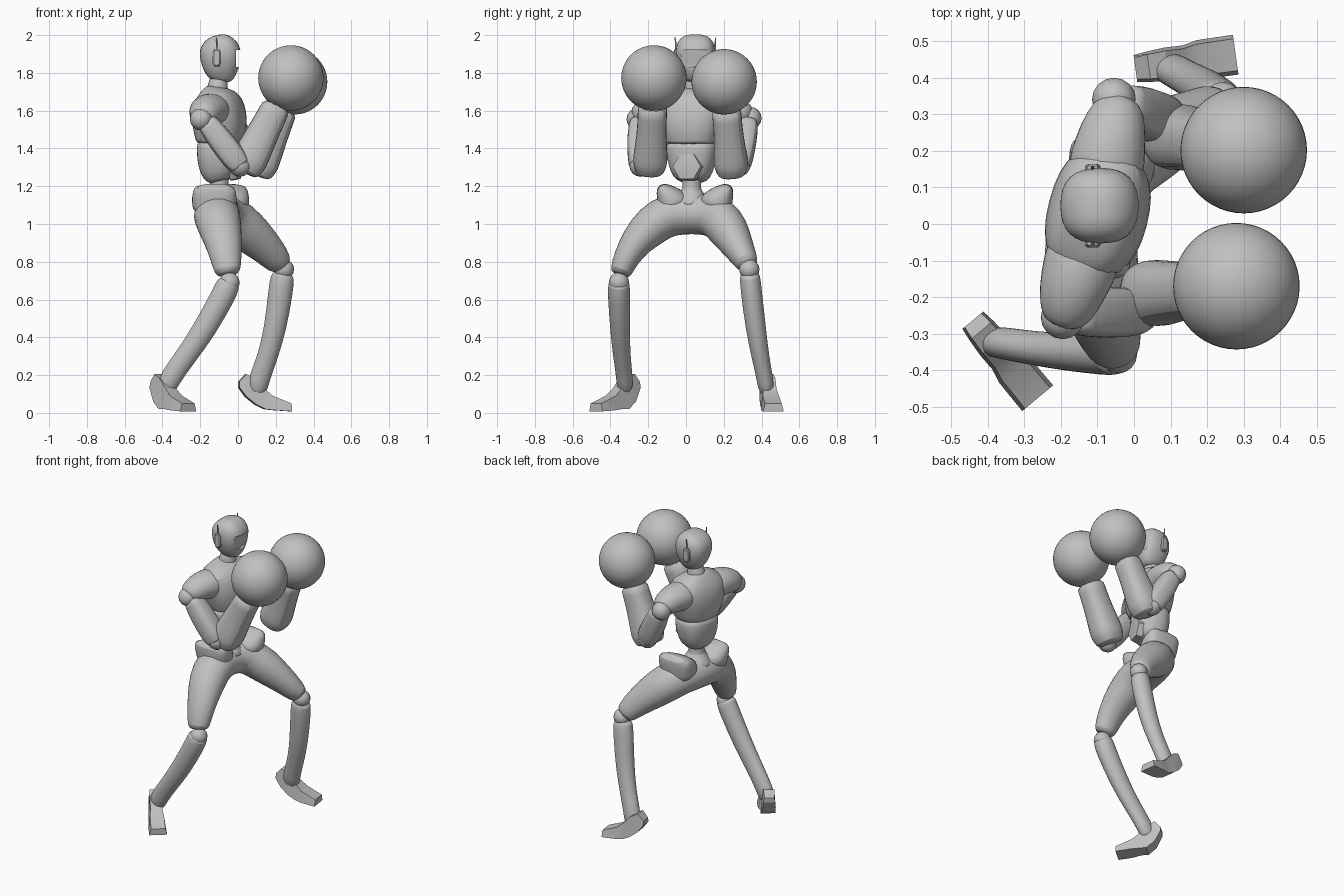
import bpy, bmesh, math
from mathutils import Vector as V

cube = bpy.data.objects.get("Cube")
if cube:
    bpy.data.objects.remove(cube, do_unlink=True)

grey = bpy.data.materials.new("plain grey")
grey.use_nodes = True
grey.diffuse_color = (0.53, 0.53, 0.53, 1)
grey.node_tree.nodes["Principled BSDF"].inputs["Base Color"].default_value = (0.53, 0.53, 0.53, 1)


def finish(name, bm, angle=35, subsurf=0):
    bmesh.ops.recalc_face_normals(bm, faces=bm.faces)
    mesh = bpy.data.meshes.new(name)
    bm.to_mesh(mesh)
    bm.free()
    mesh.materials.append(grey)
    ob = bpy.data.objects.new(name, mesh)
    bpy.context.collection.objects.link(ob)
    if subsurf:
        ob.modifiers.new("smooth", "SUBSURF").levels = subsurf
        ob.modifiers["smooth"].render_levels = subsurf
    bpy.ops.object.select_all(action="DESELECT")
    ob.select_set(True)
    bpy.context.view_layer.objects.active = ob
    bpy.ops.object.shade_smooth_by_angle(angle=math.radians(angle))
    return ob


def skin(name, rings, angle=35, subsurf=0):
    """Bridge equal rings of points and cap both ends."""
    bm = bmesh.new()
    rows = [[bm.verts.new(p) for p in ring] for ring in rings]
    n = len(rows[0])
    for a, b in zip(rows, rows[1:]):
        for i in range(n):
            j = (i + 1) % n
            bm.faces.new((a[i], a[j], b[j], b[i]))
    bm.faces.new(rows[0])
    bm.faces.new(rows[-1])
    return finish(name, bm, angle, subsurf)


def loft(name, sections, ref=(1, 0, 0), sides=16, square=1.0, angle=35, subsurf=1):
    """Sections are (centre, radius along ref, radius across); square < 1 flattens the sides."""
    pts = [V(s[0]) for s in sections]
    rings = []
    for i, (c, ra, rb) in enumerate(sections):
        t = (pts[min(i + 1, len(pts) - 1)] - pts[max(i - 1, 0)]).normalized()
        a = V(ref) - t * t.dot(V(ref))
        a.normalize()
        b = t.cross(a)
        ring = []
        for k in range(sides):
            f = math.tau * (k + 0.5) / sides
            co, si = math.cos(f), math.sin(f)
            ring.append(pts[i] + a * ra * math.copysign(abs(co) ** square, co)
                        + b * rb * math.copysign(abs(si) ** square, si))
        rings.append(ring)
    return skin(name, rings, angle, subsurf)


def ball(name, centre, r, seg=16):
    bm = bmesh.new()
    bmesh.ops.create_uvsphere(bm, u_segments=seg, v_segments=seg // 2, radius=r)
    bmesh.ops.translate(bm, verts=bm.verts, vec=centre)
    return finish(name, bm, 60)


# Torso frame: turned a little towards the right
FWD, LEFT = V((0.97, -0.25, 0)), V((0.25, 0.97, 0))


def body(u, v, z):
    return V((-0.1, 0.03, z)) + FWD * u + LEFT * v


# Chest shell, abdomen and waist
loft("chest", [(body(u, 0, z), a, b) for u, z, a, b in (
    (0, 1.425, .115, .135), (0, 1.43, .12, .14), (.005, 1.5, .14, .165), (0, 1.58, .142, .19),
    (-.008, 1.65, .125, .19), (-.02, 1.69, .095, .15), (-.022, 1.72, .055, .08),
    (-.02, 1.73, .04, .05))], FWD, square=.8)
loft("abdomen", [(body(u, 0, z), a, b) for u, z, a, b in (
    (.01, 1.225, .045, .05), (.008, 1.232, .07, .085), (0, 1.27, .098, .112), (-.004, 1.34, .11, .133),
    (-.002, 1.4, .114, .137), (0, 1.45, .112, .135))], FWD, square=.8)
loft("waist", [((-.1, .03, z), r, r) for z, r in (
    (1.08, .12), (1.13, .095), (1.18, .047), (1.22, .05), (1.26, .06))])
loft("belly_plate", [(body(u, 0, 1.305), r, r) for u, r in (
    (.07, .085), (.108, .076), (.114, .058), (.108, .052))], (0, 0, 1), sides=6, subsurf=0)

# Neck and head with a recessed face
loft("neck", [((x, .045, z), r, r) for x, z, r in (
    (-.115, 1.68, .07), (-.107, 1.72, .053), (-.1, 1.8, .048))])
head = loft("head", [((x, .05, z), a, b) for x, z, a, b in (
    (-.085, 1.752, .04, .04), (-.083, 1.765, .064, .055), (-.088, 1.81, .093, .085),
    (-.093, 1.87, .109, .105), (-.094, 1.92, .113, .107), (-.096, 1.965, .092, .098),
    (-.098, 1.993, .055, .07), (-.1, 2.003, .02, .03))], square=.8)
bm = bmesh.new()
bmesh.ops.create_cube(bm, size=1)
for v in bm.verts:
    v.co = V((v.co.x * .1 + .04, v.co.y * .15 + .05, v.co.z * .09 + 1.875))
cutter = finish("face_cutter", bm)
cut = head.modifiers.new("face", "BOOLEAN")
cut.operation, cut.object, cut.solver = "DIFFERENCE", cutter, "EXACT"
bpy.context.view_layer.objects.active = head
for m in ("smooth", "face"):
    bpy.ops.object.modifier_apply(modifier=m)
bpy.data.objects.remove(cutter, do_unlink=True)

for side, label in ((1, "left"), (-1, "right")):
    y = .05 + side * .1
    loft(label + "_ear_pod", [((-.113, y + side * d, 1.88), a, b) for d, a, b in (
        (-.02, .022, .047), (.008, .022, .047), (.014, .016, .04))], sides=8, square=.5, subsurf=0)
    loft(label + "_antenna", [((-.113, y + side * d, z), r, r) for d, z, r in (
        (.004, 1.91, .006), (.004, 1.95, .005), (.008, 1.99, .002))], sides=6, subsurf=0)

# Arms: shoulder, upper arm, forearm, glove
ARMS = {
    "right": (-1, (-.185, -.245, 1.565), (.01, -.24, 1.31), (.047, -.19, 1.315), (.28, -.17, 1.773)),
    "left": (1, (-.045, .33, 1.57), (.09, .28, 1.31), (.11, .24, 1.3), (.3, .202, 1.753)),
}
for label, (side, shoulder, elbow, cuff, glove) in ARMS.items():
    s, e, c, g = V(shoulder), V(elbow), V(cuff), V(glove)
    loft(label + "_shoulder", [(body(u, side * v, z), a, b) for u, v, z, a, b in (
        (-.005, .06, 1.59, .11, .1), (-.01, .16, 1.605, .105, .092), (-.015, .23, 1.597, .092, .085),
        (-.015, .29, 1.575, .075, .068), (-.015, .315, 1.56, .045, .045))], FWD)
    ball(label + "_shoulder_joint", s + V((-.01, side * .01, -.01)), .06)
    loft(label + "_upper_arm", [(s.lerp(e, t), a, b) for t, a, b in (
        (.06, .045, .045), (.12, .062, .06), (.5, .072, .07), (.85, .07, .07),
        (1.0, .064, .06), (1.06, .045, .04))], (0, 1, 0), sides=12, square=.65)
    ball(label + "_elbow", e, .06)
    loft(label + "_forearm", [(c.lerp(g, t), a, b) for t, a, b in (
        (-.09, .06, .065), (-.07, .08, .085), (.03, .094, .1), (.1, .094, .1), (.35, .08, .088),
        (.6, .079, .08), (.7, .085, .082))], (0, 1, 0), sides=12, square=.75)
    ball(label + "_glove", g, .173, 48)

# Pelvis and both thighs as one arch
loft("pelvis_and_thighs", [
    ((-.052, -.35, .73), .045, .045), ((-.055, -.345, .745), .072, .06),
    ((-.063, -.318, .82), .084, .07), ((-.078, -.262, .91), .102, .088),
    ((-.1, -.18, .995), .12, .113), ((-.115, -.09, 1.055), .128, .118),
    ((-.11, .035, 1.05), .118, .105), ((-.07, .14, 1.055), .122, .12),
    ((.0, .2, 1.005), .125, .12), ((.09, .247, .93), .11, .1),
    ((.17, .29, .853), .088, .078), ((.222, .325, .79), .072, .062),
    ((.232, .332, .775), .05, .045)])
for label, (x, y, side) in {"right": (-.125, -.105, -1), "left": (-.06, .2, 1)}.items():
    loft(label + "_hip_flare", [((x, y + side * d, z), a, b) for d, z, a, b in (
        (-.06, 1.06, .12, .1), (-.035, 1.12, .122, .09), (.008, 1.17, .118, .055),
        (.038, 1.205, .1, .02))], square=.8)

# Lower legs: knee, shin path, ankle point, foot direction, heel drop
LEGS = {
    "right": ((-.045, -.355, .69), [
        ((-.042, -.355, .705), .045, .045), ((-.05, -.355, .685), .066, .06), ((-.078, -.355, .62), .066, .06),
        ((-.178, -.35, .44), .064, .053), ((-.275, -.34, .3), .057, .047),
        ((-.36, -.325, .185), .058, .044), ((-.39, -.322, .11), .055, .044)],
        V((-.385, -.33, 0)), V((.64, -.77, 0)), .025),
    "left": ((.243, .335, .76), [
        ((.24, .337, .745), .045, .045), ((.235, .338, .725), .065, .056), ((.227, .345, .65), .067, .057),
        ((.197, .37, .44), .06, .055), ((.155, .395, .29), .054, .047),
        ((.108, .42, .17), .057, .044), ((.098, .428, .1), .055, .044)],
        V((.09, .437, 0)), V((.99, .137, 0)), 0),
}
for label, (knee, shin, ankle, d, drop) in LEGS.items():
    ball(label + "_knee", knee, .054)
    loft(label + "_shin", shin)
    # Faceted foot: raised heel, instep, flat toe
    across = V((-d.y, d.x, 0))
    rings = []
    for u, lo, hi, w in ((-.087, .135, .165, .037), (-.05, .085 - drop, .205, .042), (.0, .045 - drop, .18, .046),
                         (.05, .02, .125, .045), (.09, .015, .09, .054), (.19, .008, .05, .055)):
        p = ankle + d * u
        rings.append([p + across * s * w * k + V((0, 0, z)) for s, z, k in
                      ((-1, lo, 1), (1, lo, 1), (1, hi, .8), (-1, hi, .8))])
    skin(label + "_foot", rings, 20)
